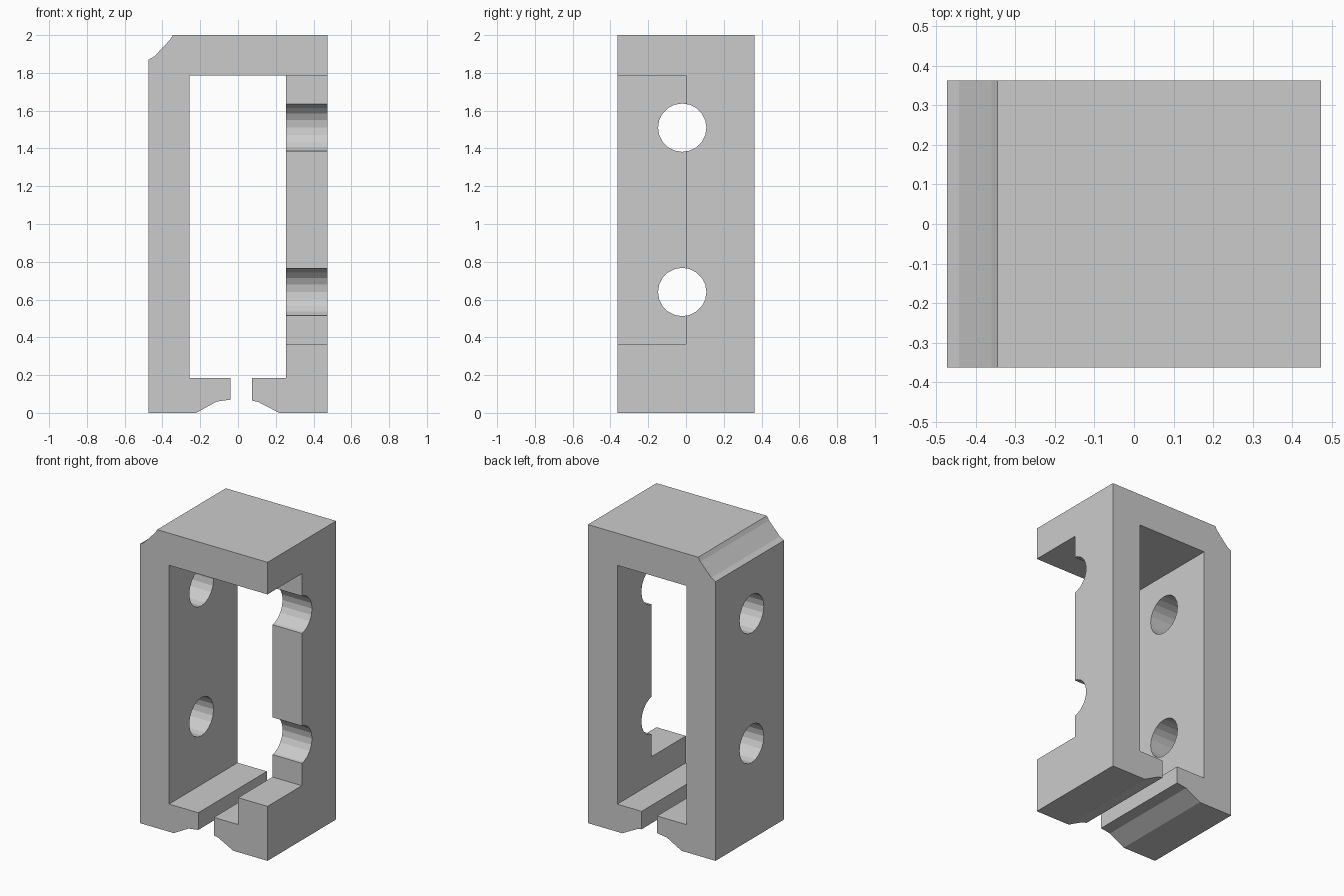
import bpy, bmesh
from math import pi

if "Cube" in bpy.data.objects:
    bpy.data.objects.remove(bpy.data.objects["Cube"])

HALF_W, HALF_D = 0.473, 0.363
HOLE_Y, HOLE_R, HOLE_Z = -0.02, 0.128, (0.64, 1.51)


def extrude_profile(name, points, y0, y1):
    """Extrude an XZ outline along y."""
    bm = bmesh.new()
    face = bm.faces.new([bm.verts.new((x, y0, z)) for x, z in points])
    ext = bmesh.ops.extrude_face_region(bm, geom=[face])
    verts = [g for g in ext["geom"] if isinstance(g, bmesh.types.BMVert)]
    bmesh.ops.translate(bm, verts=verts, vec=(0, y1 - y0, 0))
    bmesh.ops.recalc_face_normals(bm, faces=bm.faces)
    mesh = bpy.data.meshes.new(name)
    bm.to_mesh(mesh)
    bm.free()
    obj = bpy.data.objects.new(name, mesh)
    bpy.context.collection.objects.link(obj)
    return obj


def cut(target, cutter):
    """Subtract the cutter and discard it."""
    mod = target.modifiers.new("cut", 'BOOLEAN')
    mod.operation, mod.solver, mod.object = 'DIFFERENCE', 'EXACT', cutter
    bpy.context.view_layer.objects.active = target
    bpy.ops.object.modifier_apply(modifier=mod.name)
    bpy.data.objects.remove(cutter)


# C-shaped frame with a slotted bottom and a chamfered top corner
frame = extrude_profile("bracket_frame", [
    (-HALF_W, 0), (-0.222, 0), (-0.112, 0.06), (-0.04, 0.07),
    (-0.04, 0.185), (-0.257, 0.185), (-0.257, 1.785), (0.255, 1.785),
    (0.255, 0.185), (0.075, 0.185), (0.075, 0.065), (0.107, 0.058),
    (0.218, 0), (HALF_W, 0), (HALF_W, 2), (-0.345, 2),
    (-0.361, 1.974), (-0.442, 1.888), (-HALF_W, 1.87),
], -HALF_D, HALF_D)

# Front opening in the right wall
cut(frame, extrude_profile("wall_notch_cutter", [
    (0.2, 0.365), (0.6, 0.365), (0.6, 1.785), (0.2, 1.785)], -0.6, 0))

# Two bolt holes through both side walls
for z in HOLE_Z:
    bpy.ops.mesh.primitive_cylinder_add(
        vertices=20, radius=HOLE_R, depth=2,
        location=(0, HOLE_Y, z), rotation=(0, pi / 2, 0))
    cut(frame, bpy.context.object)
